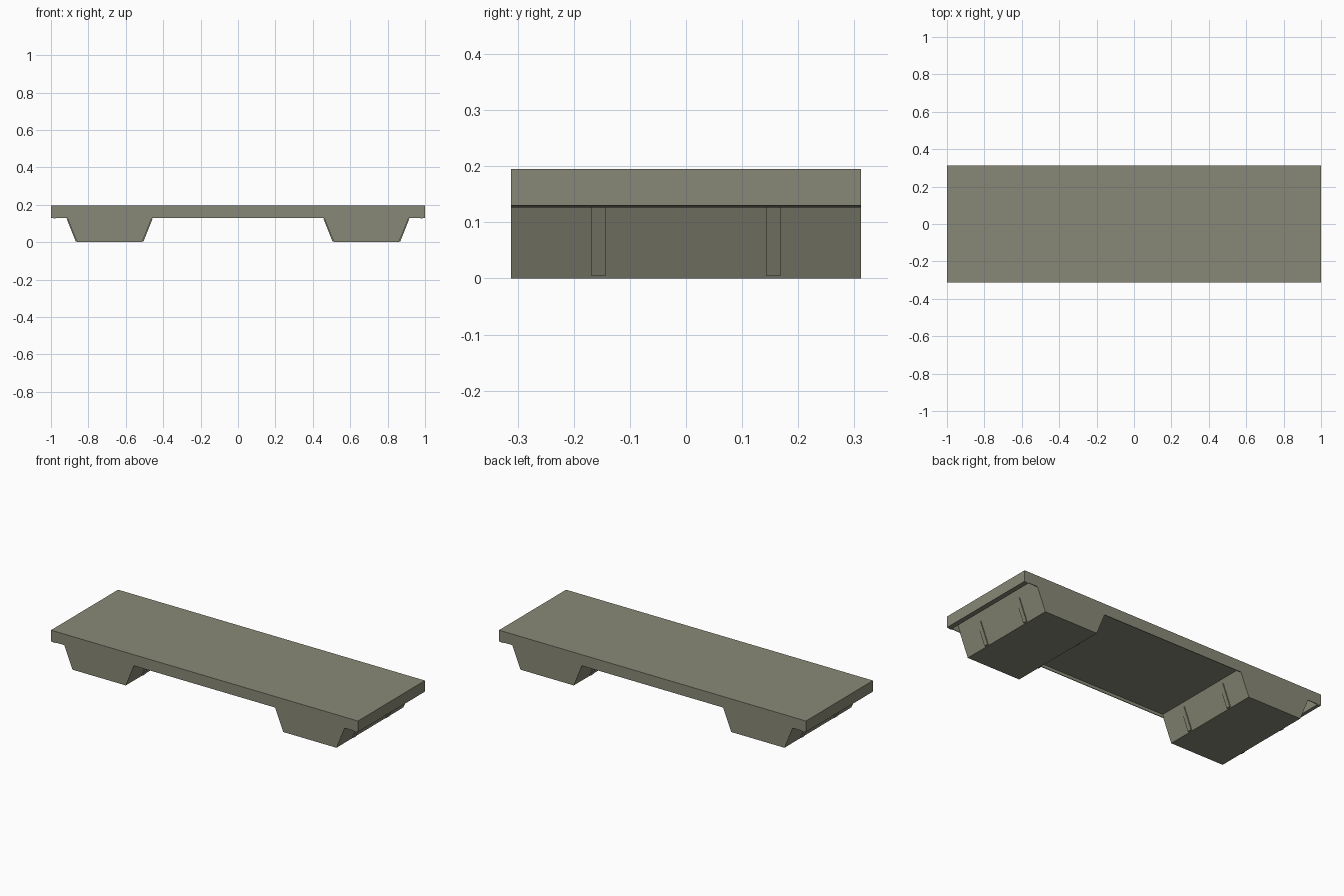
import bpy
import bmesh

if "Cube" in bpy.data.objects:
    bpy.data.objects.remove(bpy.data.objects["Cube"], do_unlink=True)

HALF_DEPTH = 0.312
SKIRT = 0.004

olive = bpy.data.materials.new("olive_grey")
olive.use_nodes = True
olive.diffuse_color = (0.25, 0.25, 0.185, 1)
olive.node_tree.nodes["Principled BSDF"].inputs["Base Color"].default_value = olive.diffuse_color


def extrude_profile(name, profile, y0, y1):
    """Extrude an x-z outline from y0 to y1."""
    bm = bmesh.new()
    face = bm.faces.new([bm.verts.new((x, y0, z)) for x, z in profile])
    result = bmesh.ops.extrude_face_region(bm, geom=[face])
    moved = [v for v in result["geom"] if isinstance(v, bmesh.types.BMVert)]
    bmesh.ops.translate(bm, verts=moved, vec=(0, y1 - y0, 0))
    bmesh.ops.recalc_face_normals(bm, faces=bm.faces)
    mesh = bpy.data.meshes.new(name)
    bm.to_mesh(mesh)
    bm.free()
    mesh.materials.append(olive)
    obj = bpy.data.objects.new(name, mesh)
    bpy.context.collection.objects.link(obj)


# Deck with a recessed underside, tapered feet and a downturned lip at each end
middle_recess = [(0.453, 0.148), (0.46, 0.13)]
end_recess = [(0.913, 0.13), (0.935, 0.185), (0.975, 0.185), (0.975, 0.126)]
half = middle_recess + [(0.513, 0), (0.86, 0)] + end_recess + [(1, 0.13), (1, 0.195)]
outline = half + [(-x, z) for x, z in reversed(half)]
extrude_profile("deck_and_feet", outline, -HALF_DEPTH, HALF_DEPTH)

# Thin skirts closing the recesses along the front and back edges
middle_skirt = middle_recess + [(-x, z) for x, z in reversed(middle_recess)]
end_skirt = end_recess[:3] + [(0.975, 0.13)]
for row, y in (("front", -HALF_DEPTH), ("back", HALF_DEPTH - SKIRT)):
    extrude_profile(f"{row}_middle_skirt", middle_skirt, y, y + SKIRT)
    for side, sign in (("left", 1), ("right", -1)):
        mirrored = [(sign * x, z) for x, z in end_skirt]
        extrude_profile(f"{row}_{side}_end_skirt", mirrored, y, y + SKIRT)

# Thin raised ribs on the sloping sides of each foot
LOW, HIGH, RAISE = 0.004, 0.126, 0.006
slopes = {"inner": (0.511, 0.462, -RAISE), "outer": (0.862, 0.911, RAISE)}
for side, sign in (("left", 1), ("right", -1)):
    for slope, (x_low, x_high, out) in slopes.items():
        rib = [(x_low - out, LOW), (x_low + out, LOW),
               (x_high + out, HIGH), (x_high - out, HIGH)]
        rib = [(sign * x, z) for x, z in rib]
        for row, y in (("front", -0.156), ("back", 0.156)):
            extrude_profile(f"{side}_foot_{slope}_{row}_rib", rib, y - 0.0125, y + 0.0125)
